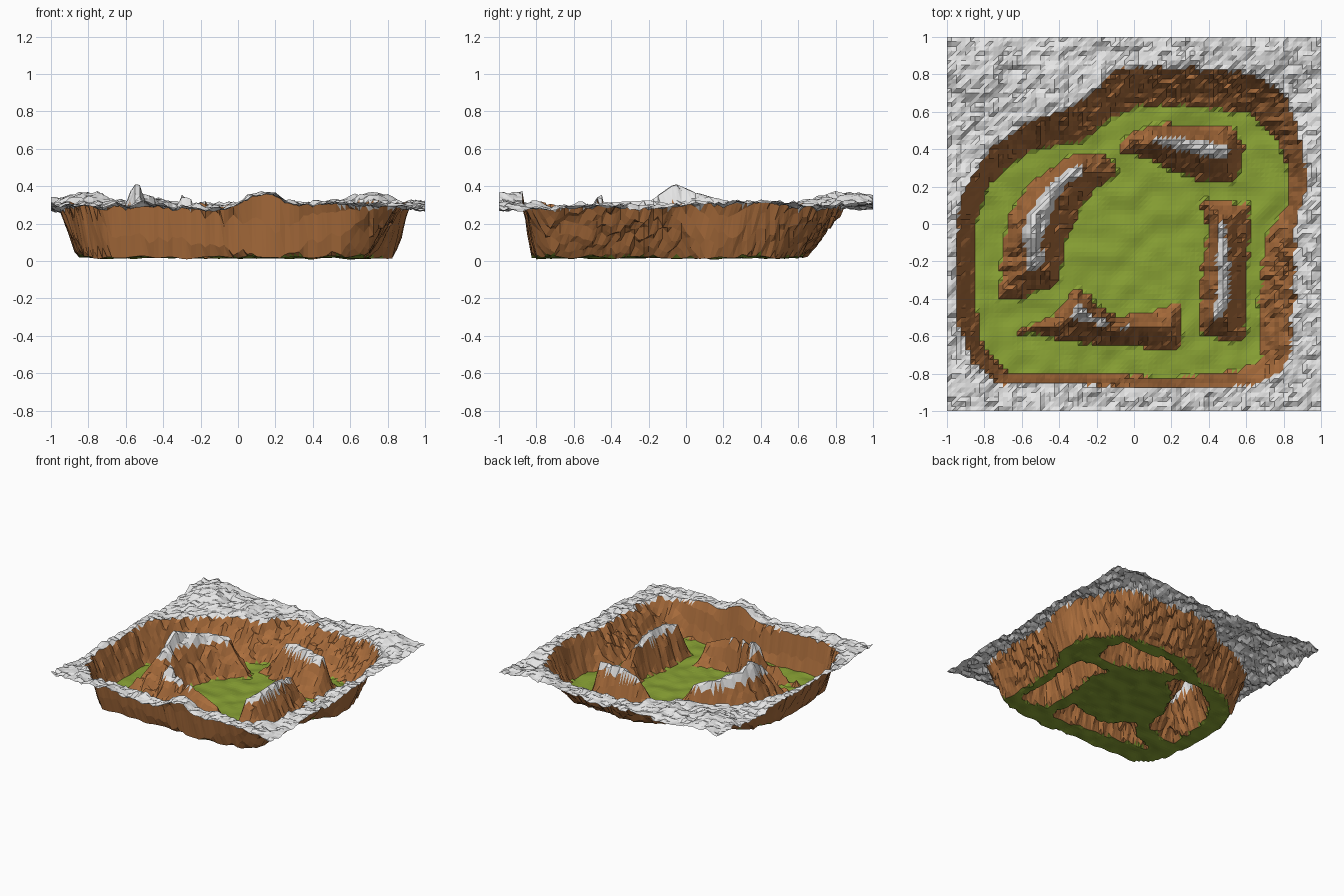
import bpy
import bmesh
from mathutils import Vector, noise, geometry

CELLS = 80
FLOOR, RIM = 0.026, 0.305

# Outlines of the basin: upper cliff edge and foot of the cliff
cliff_edge = [(-.12, .84), (.1, .84), (.62, .82), (.8, .7), (.88, .5), (.92, .2),
              (.85, -.05), (.86, -.4), (.82, -.75), (.7, -.85), (.2, -.87), (-.3, -.85),
              (-.7, -.85), (-.85, -.74), (-.95, -.5), (-.95, -.1), (-.92, .15),
              (-.78, .4), (-.55, .56), (-.35, .62), (-.2, .73)]
cliff_foot = [(.1, .64), (.4, .62), (.63, .58), (.77, .46), (.84, .25), (.82, .1),
              (.7, -.08), (.67, -.4), (.68, -.71), (.56, -.79), (.2, -.83), (-.2, -.81),
              (-.68, -.81), (-.81, -.66), (-.86, -.4), (-.85, 0), (-.77, .22),
              (-.56, .39), (-.26, .45), (-.13, .56)]

# Inner ridges: foot outline, then crest line with heights
west_foot = [(-.08, .26), (-.15, .38), (-.35, .36), (-.55, .22), (-.67, .05), (-.7, -.15),
             (-.73, -.42), (-.6, -.4), (-.4, -.32), (-.37, -.1), (-.3, .06), (-.2, .2)]
west_crest = [(-.28, .31, .3), (-.42, .21, .33), (-.52, .05, .37), (-.55, -.06, .42),
              (-.52, -.2, .32)]
north_foot = [(-.07, .46), (.1, .53), (.52, .51), (.58, .4), (.54, .22), (.3, .25),
              (.1, .34), (-.06, .4)]
north_crest = [(.12, .45, .3), (.25, .44, .33), (.5, .39, .31)]
east_foot = [(.33, .13), (.61, .1), (.6, -.6), (.52, -.63), (.36, -.58), (.36, -.3), (.41, 0)]
east_crest = [(.46, 0, .3), (.47, -.2, .33), (.47, -.4, .32), (.43, -.5, .29)]
south_foot = [(-.64, -.58), (-.42, -.48), (-.31, -.34), (-.2, -.44), (-.1, -.51), (.1, -.47),
              (.23, -.42), (.26, -.67), (.1, -.66), (-.2, -.64)]
south_crest = [(-.3, -.46, .36), (-.2, -.5, .31), (-.1, -.54, .32), (.2, -.55, .18)]
ridges = [(west_foot, west_crest), (north_foot, north_crest),
          (east_foot, east_crest), (south_foot, south_crest)]

# Broad swells of the snowy plateau: x, y, added height
swells = [(.13, -.97, .065), (-.8, .88, .07), (.72, .92, .05), (-.1, -.95, -.025)]


def segments(points, closed):
    ends = points[1:] + points[:1] if closed else points[1:]
    return [(Vector(a), Vector(b)) for a, b in zip(points, ends)]


def nearest(p, points, closed):
    """Distance from p to a line, and the height of the line there."""
    best = (9.0, 0.0)
    for a, b in segments(points, closed):
        a2, b2 = a.to_2d(), b.to_2d()
        share = clamp(geometry.intersect_point_line(p, a2, b2)[1])
        gap = (p - a2.lerp(b2, share)).length
        if gap < best[0]:
            best = (gap, a.lerp(b, share).z if len(a) == 3 else 0.0)
    return best


def inside(p, points):
    hit = False
    for a, b in segments(points, True):
        if (a.y > p.y) != (b.y > p.y):
            if p.x < a.x + (b.x - a.x) * (p.y - a.y) / (b.y - a.y):
                hit = not hit
    return hit


def rough(p, scale, seed):
    return noise.noise(Vector((p.x * scale, p.y * scale, seed)))


def clamp(value):
    return min(1.0, max(0.0, value))


def wall_share(p):
    """0 on the basin floor, 1 on the plateau, between on the cliff."""
    if not inside(p, cliff_edge):
        return 1.0
    if inside(p, cliff_foot):
        return 0.0
    low = nearest(p, cliff_foot, True)[0]
    high = nearest(p, cliff_edge, True)[0]
    return clamp(low / (low + high + 1e-6) + 0.2 * rough(p, 21, 3))


def ridge_share(p):
    """Slope share and crest height of the ridge at p."""
    for foot, crest in ridges:
        if inside(p, foot):
            low = nearest(p, foot, True)[0]
            gap, top = nearest(p, crest, False)
            return clamp(1.12 * low / (low + gap + 1e-6) + 0.2 * rough(p, 21, 8)), top
    return 0.0, 0.0


def plateau_height(p):
    z = RIM + 0.035 * rough(p, 3.5, 1) + 0.03 * rough(p, 13, 5) + 0.018 * rough(p, 31, 6)
    for x, y, rise in swells:
        z += rise * 2.718 ** (-((p - Vector((x, y))).length / 0.17) ** 2)
    return z


def material(name, colour):
    mat = bpy.data.materials.new(name)
    mat.use_nodes = True
    mat.diffuse_color = (*colour, 1)
    shader = mat.node_tree.nodes["Principled BSDF"]
    shader.inputs["Base Color"].default_value = (*colour, 1)
    shader.inputs["Roughness"].default_value = 0.9
    return mat


cube = bpy.data.objects.get("Cube")
if cube:
    bpy.data.objects.remove(cube, do_unlink=True)

# Terrain sheet shaped by cliff, ridges and roughness
bm = bmesh.new()
bmesh.ops.create_grid(bm, x_segments=CELLS, y_segments=CELLS, size=1)
cliff, ridge = {}, {}
for v in bm.verts:
    p = v.co.to_2d()
    wall = wall_share(p)
    slope, top = ridge_share(p)
    ground = FLOOR + 0.016 * rough(p, 9, 2)
    z = ground + (plateau_height(p) - ground) * wall ** 1.1
    if wall == 0:
        z += (top - ground) * slope
    v.co.z = z
    cliff[v], ridge[v] = wall, slope
bmesh.ops.triangulate(bm, faces=bm.faces[:], quad_method='FIXED')

# Grass on the floor, rock on slopes, snow on plateau and crests
GRASS, ROCK, SNOW = range(3)
for f in bm.faces:
    wall = sum(cliff[v] for v in f.verts) / 3
    slope = sum(ridge[v] for v in f.verts) / 3
    height = f.calc_center_median().z
    if wall > 0.96 or (slope > 0.74 and height > 0.265):
        f.material_index = SNOW
    elif wall > 0.04 or slope > 0.03:
        f.material_index = ROCK
    else:
        f.material_index = GRASS
    f.smooth = False

# Rest the lowest point near the ground
lowest = min(v.co.z for v in bm.verts)
bmesh.ops.translate(bm, verts=bm.verts[:], vec=(0, 0, 0.008 - lowest))

mesh = bpy.data.meshes.new("basin_terrain")
bm.to_mesh(mesh)
bm.free()
terrain = bpy.data.objects.new("basin_terrain", mesh)
bpy.context.collection.objects.link(terrain)
for name, colour in (("grass_green", (.25, .36, .035)), ("rock_brown", (.42, .16, .047)),
                     ("snow_grey", (.79, .79, .79))):
    mesh.materials.append(material(name, colour))
